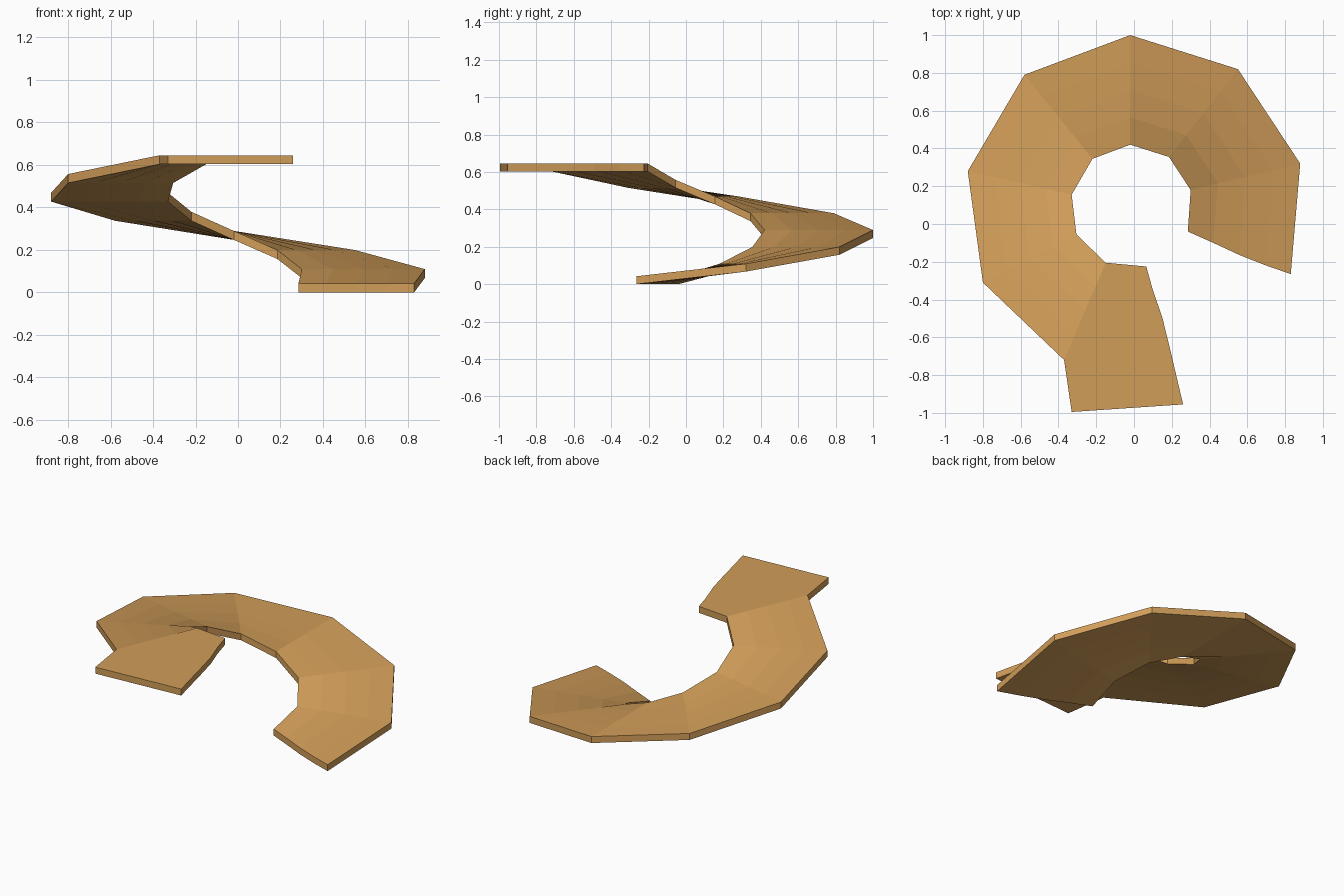
import bpy, bmesh
from mathutils import Vector

if "Cube" in bpy.data.objects:
    bpy.data.objects.remove(bpy.data.objects["Cube"])

THICK = 0.042
STRIPS = 4

wood = bpy.data.materials.new("light wood")
wood.diffuse_color = (0.64, 0.34, 0.10, 1)
wood.use_nodes = True
wood.node_tree.nodes["Principled BSDF"].inputs["Base Color"].default_value = wood.diffuse_color

# Stations up the spiral: inner (x, y), outer (x, y), underside height
stations = [
    ((0.30, 0.18), (0.88, 0.32), 0.067),
    ((0.185, 0.355), (0.55, 0.82), 0.157),
    ((-0.02, 0.42), (-0.02, 1.00), 0.247),
    ((-0.22, 0.345), (-0.58, 0.79), 0.337),
    ((-0.33, 0.155), (-0.88, 0.28), 0.427),
    ((-0.305, -0.055), (-0.80, -0.31), 0.515),
    ((-0.15, -0.205), (-0.37, -0.72), 0.603),
]
# Curved free edges at the bottom and top of the ramp
foot_edge = [(0.285, -0.04), (0.42, -0.10), (0.56, -0.165), (0.70, -0.22), (0.83, -0.265)]
head_edge = [(0.065, -0.225), (0.10, -0.35), (0.15, -0.495), (0.185, -0.637), (0.26, -0.955)]


def row(inner, outer, z):
    a, b = Vector((*inner, z)), Vector((*outer, z))
    return [a.lerp(b, i / STRIPS) for i in range(STRIPS + 1)]


rows = [[Vector((x, y, 0)) for x, y in foot_edge]]
rows += [row(*s) for s in stations]
rows.append([Vector((x, y, stations[-1][2])) for x, y in head_edge])
corner = Vector((-0.33, -0.995, stations[-1][2]))   # outer corner of the top landing

# Spiral ramp: underside surface extruded straight up
bm = bmesh.new()
grid = [[bm.verts.new(p) for p in r] for r in rows]
for k in range(len(grid) - 1):
    for i in range(STRIPS):
        loop = [grid[k][i], grid[k][i + 1], grid[k + 1][i + 1], grid[k + 1][i]]
        if k == len(grid) - 2 and i == STRIPS - 1:
            loop.insert(2, bm.verts.new(corner))
        bm.faces.new(loop)
res = bmesh.ops.extrude_face_region(bm, geom=bm.faces[:], use_keep_orig=True)
top = [g for g in res["geom"] if isinstance(g, bmesh.types.BMVert)]
bmesh.ops.translate(bm, verts=top, vec=(0, 0, THICK))
bmesh.ops.recalc_face_normals(bm, faces=bm.faces[:])

mesh = bpy.data.meshes.new("spiral_ramp")
bm.to_mesh(mesh)
bm.free()
mesh.materials.append(wood)
ramp = bpy.data.objects.new("spiral_ramp", mesh)
bpy.context.collection.objects.link(ramp)
